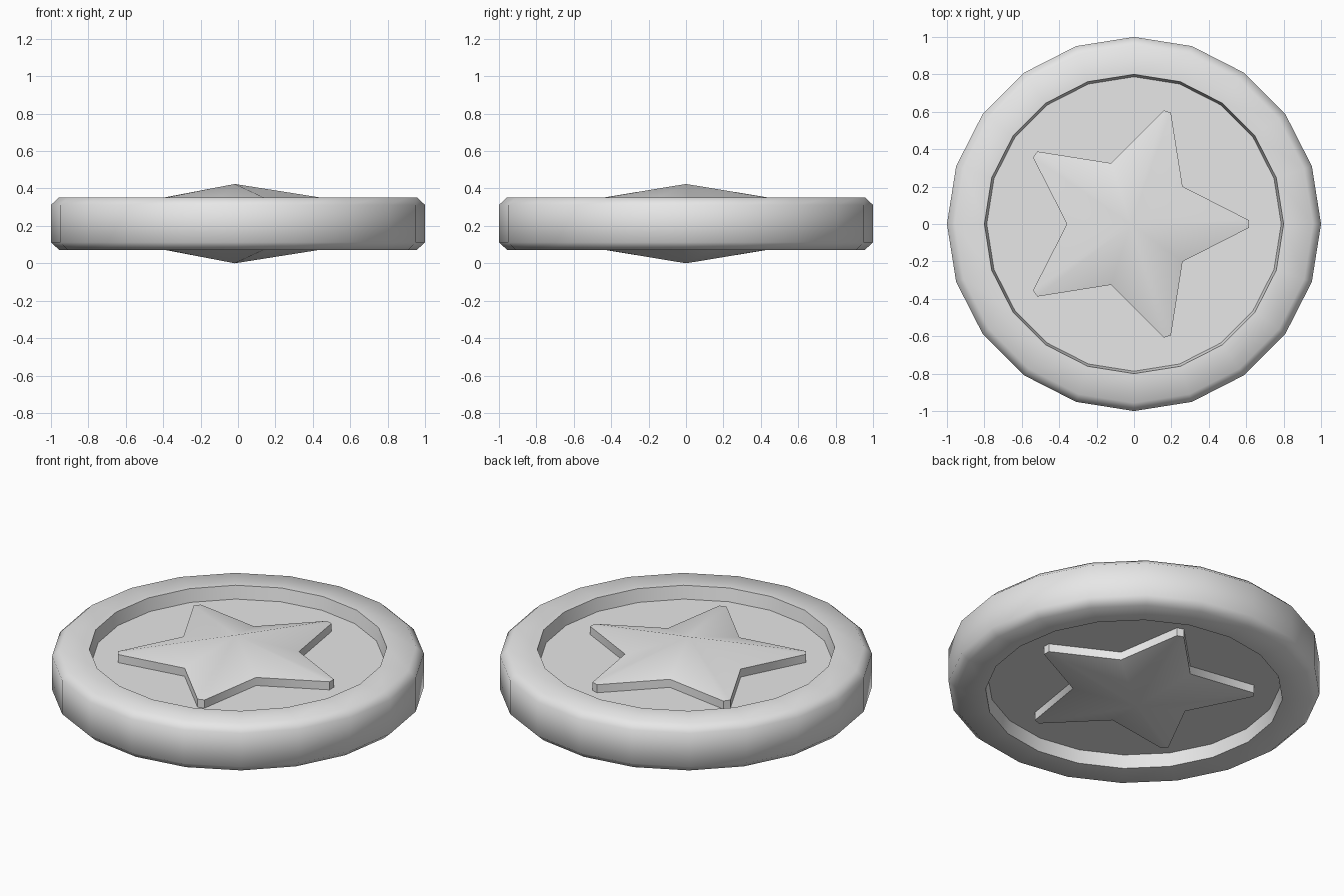
import bpy, bmesh
from math import cos, sin, pi, radians

cube = bpy.data.objects.get("Cube")
if cube:
    bpy.data.objects.remove(cube, do_unlink=True)

MID = 0.212  # height of the mirror plane between both faces

metal = bpy.data.materials.new("plain_grey")
metal.use_nodes = True
metal.diffuse_color = (0.8, 0.8, 0.8, 1)
metal.node_tree.nodes["Principled BSDF"].inputs["Base Color"].default_value = (0.8, 0.8, 0.8, 1)


def loft(name, rings, apex=None):
    """Bridge rings bottom to top; close with flat caps, or with points at +-apex."""
    bm = bmesh.new()
    loops = [[bm.verts.new(p) for p in ring] for ring in rings]
    n = len(loops[0])
    for low, high in zip(loops, loops[1:]):
        for i in range(n):
            j = (i + 1) % n
            bm.faces.new((low[i], low[j], high[j], high[i]))
    for loop, side in ((loops[0], -1), (loops[-1], 1)):
        if apex is None:
            bm.faces.new(loop)
        else:
            tip = bm.verts.new((0, 0, side * apex))
            for i in range(n):
                bm.faces.new((loop[i], loop[(i + 1) % n], tip))
    bmesh.ops.recalc_face_normals(bm, faces=bm.faces)
    mesh = bpy.data.meshes.new(name)
    bm.to_mesh(mesh)
    bm.free()
    mesh.materials.append(metal)
    obj = bpy.data.objects.new(name, mesh)
    bpy.context.collection.objects.link(obj)
    bpy.ops.object.select_all(action='DESELECT')
    obj.select_set(True)
    bpy.context.view_layer.objects.active = obj
    bpy.ops.object.shade_smooth_by_angle(angle=radians(60))
    return obj


def circle(radius, z, sides=20):
    return [(radius * cos(2 * pi * i / sides), radius * sin(2 * pi * i / sides), z)
            for i in range(sides)]


def star(z, outer=0.632, inner=0.342, blunt=0.02):
    """Five-pointed outline with blunt tips, one tip towards +x."""
    points = []
    for k in range(5):
        a = 2 * pi * k / 5
        for side in (-blunt, blunt):
            points.append((outer * cos(a) - side * sin(a), outer * sin(a) + side * cos(a), z))
        b = a + pi / 5
        points.append((inner * cos(b), inner * sin(b), z))
    return points


# Disc: recessed floor, sloped inner wall, flat rim, chamfered outer edge
half = [(0.787, 0.064), (0.8, 0.14), (0.957, 0.14), (1.0, 0.1)]
profile = [(r, -z) for r, z in half] + half[::-1]
disc = loft("coin_disc", [circle(r, z) for r, z in profile])
disc.location.z = MID

# Star: raised on both faces, rising to a point in the middle
emblem = loft("raised_star", [star(-0.112), star(0.112)], apex=MID)
emblem.location = (-0.017, 0, MID)
